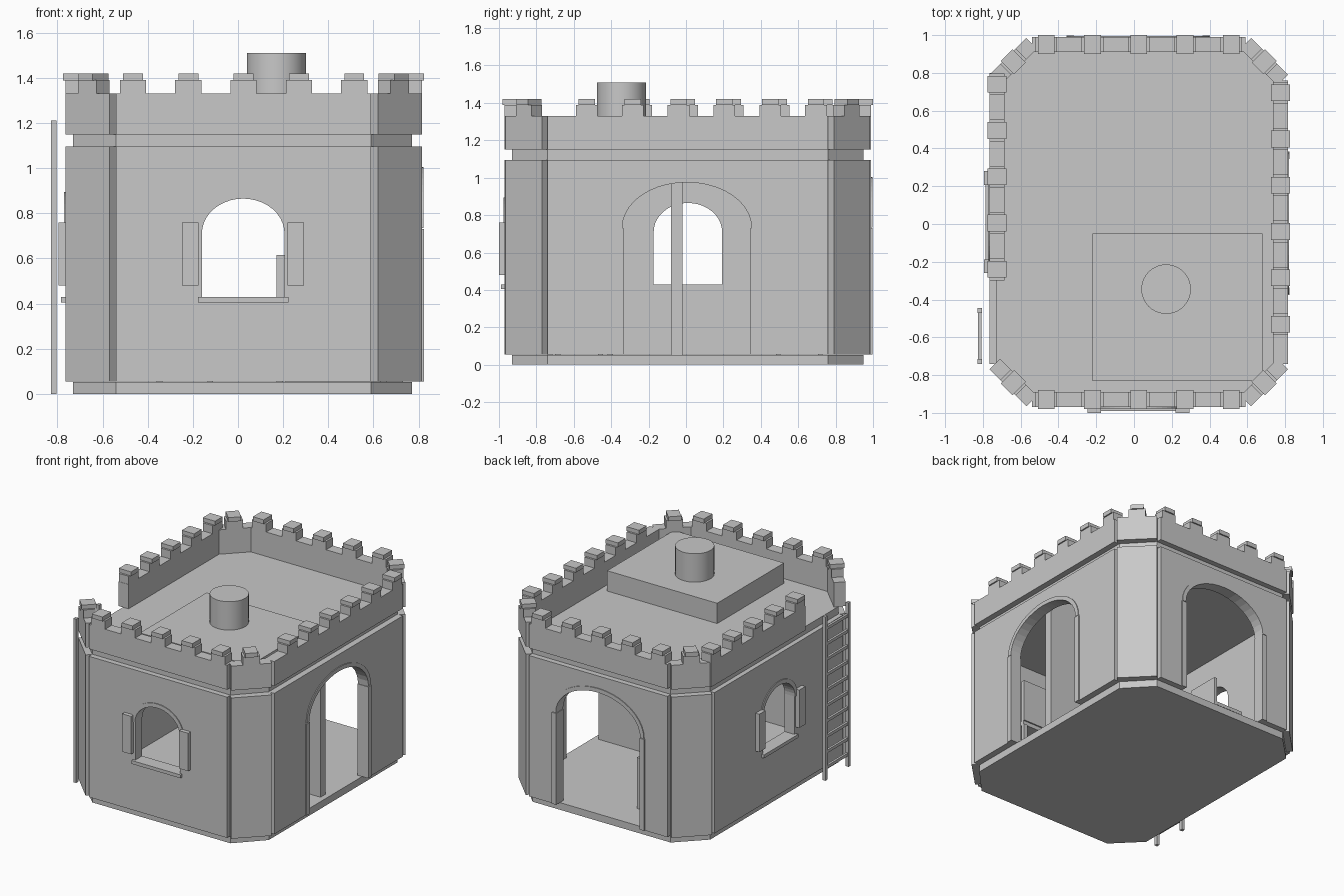
import bpy, bmesh, math
from mathutils import Matrix, Vector

if "Cube" in bpy.data.objects:
    bpy.data.objects.remove(bpy.data.objects["Cube"])

stone = bpy.data.materials.new("plain grey")
stone.diffuse_color = (0.58, 0.58, 0.58, 1)
stone.use_nodes = True
stone.node_tree.nodes["Principled BSDF"].inputs["Base Color"].default_value = stone.diffuse_color

T = 0.08                    # wall thickness
Z0, Z1, Z2 = 0.055, 1.095, 1.15
LOW, TOP, CAP = 1.33, 1.39, 1.42


def finish(name, bm, mat=None):
    if mat:
        bm.transform(mat)
    bmesh.ops.recalc_face_normals(bm, faces=bm.faces)
    me = bpy.data.meshes.new(name)
    bm.to_mesh(me)
    bm.free()
    me.materials.append(stone)
    ob = bpy.data.objects.new(name, me)
    bpy.context.collection.objects.link(ob)
    return ob


def box(name, x0, x1, y0, y1, z0, z1, mat=None):
    bm = bmesh.new()
    bmesh.ops.create_cube(bm, size=1)
    for v in bm.verts:
        v.co = ((x0 + x1) / 2 + v.co.x * (x1 - x0),
                (y0 + y1) / 2 + v.co.y * (y1 - y0),
                (z0 + z1) / 2 + v.co.z * (z1 - z0))
    return finish(name, bm, mat)


def frame(p0, p1):
    """Wall frame: local x along the wall, y up, z outward."""
    d = Vector((p1[0] - p0[0], p1[1] - p0[1], 0)).normalized()
    n = d.cross(Vector((0, 0, 1)))
    m = Matrix.Identity(4)
    for i in range(3):
        m[i][0], m[i][1], m[i][2] = d[i], (0, 0, 1)[i], n[i]
    m[0][3], m[1][3] = p0
    return m


def panel(name, mat, loops, d0=-T, d1=0.0):
    """Extrude 2D outlines (first outer, others holes) between two depths."""
    cu = bpy.data.curves.new(name, 'CURVE')
    cu.dimensions, cu.fill_mode = '2D', 'BOTH'
    cu.extrude = (d1 - d0) / 2
    for pts in loops:
        sp = cu.splines.new('POLY')
        sp.points.add(len(pts) - 1)
        for p, c in zip(sp.points, pts):
            p.co = (c[0], c[1], 0, 1)
        sp.use_cyclic_u, sp.use_smooth = True, False
    tmp = bpy.data.objects.new("temp", cu)
    bpy.context.collection.objects.link(tmp)
    dg = bpy.context.evaluated_depsgraph_get()
    me = bpy.data.meshes.new_from_object(tmp.evaluated_get(dg))
    bm = bmesh.new()
    bm.from_mesh(me)
    bpy.data.objects.remove(tmp)
    bpy.data.meshes.remove(me)
    bmesh.ops.remove_doubles(bm, verts=bm.verts, dist=1e-5)
    for f in bm.faces:
        f.smooth = False
    return finish(name, bm, mat @ Matrix.Translation((0, 0, (d0 + d1) / 2)))


def arch(c, w, spring, rise, n=20):
    return [(c - w * math.cos(math.pi * i / n), spring + rise * math.sin(math.pi * i / n))
            for i in range(n + 1)]


def trim(name, m, c, w, spring, rise):
    panel(name, m, [arch(c, w, spring, rise) + arch(c, w + 0.03, spring, rise + 0.03)[::-1]],
          -0.02, 0.006)


def door_wall(name, m, L, c):
    panel(name + "_wall", m, [[(0, Z0)] + [(c - 0.345, Z0)] + arch(c, 0.345, 0.735, 0.24)
          + [(c + 0.345, Z0), (L, Z0), (L, Z1), (0, Z1)]])
    trim(name + "_door_arch", m, c, 0.345, 0.735, 0.24)
    for s in (-1, 1):
        a = sorted((c + s * 0.34, c + s * 0.38))
        box(name + "_door_jamb", a[0], a[1], Z0, 0.73, -T, 0.008, m)


def window_wall(name, m, L, c):
    hole = [(c - 0.183, 0.43)] + arch(c, 0.183, 0.71, 0.155) + [(c + 0.183, 0.43)]
    panel(name + "_wall", m, [[(0, Z0), (L, Z0), (L, Z1), (0, Z1)], hole])
    trim(name + "_window_arch", m, c, 0.183, 0.71, 0.155)
    box(name + "_sill", c - 0.2, c + 0.2, 0.405, 0.43, -T, 0.02, m)
    for s in (-1, 1):
        a = sorted((c + s * 0.197, c + s * 0.27))
        box(name + "_shutter", a[0], a[1], 0.48, 0.76, 0, 0.03, m)


def parapet(name, m, L, centres):
    pts = [(0, Z2), (L, Z2)]
    top = [(0, LOW)]
    for c in sorted(centres):
        a, b = max(c - 0.058, 0), min(c + 0.058, L)
        top += [(a, LOW), (a, TOP), (b, TOP), (b, LOW)]
        box(name + "_merlon_cap", c - 0.044, c + 0.044, TOP - 0.002, CAP, -T - 0.01, 0.01, m)
    top.append((L, LOW))
    clean = [p for i, p in enumerate(top) if i == 0 or p != top[i - 1]]
    panel(name + "_parapet", m, [pts + clean[::-1]])


def octagon(name, z0, z1):
    xs, ys = (-0.73, -0.54, 0.59, 0.77), (-0.93, -0.74, 0.76, 0.95)
    pts = [(xs[1], ys[0]), (xs[2], ys[0]), (xs[3], ys[1]), (xs[3], ys[2]),
           (xs[2], ys[3]), (xs[1], ys[3]), (xs[0], ys[2]), (xs[0], ys[1])]
    bm = bmesh.new()
    f = bm.faces.new([bm.verts.new((x, y, z0)) for x, y in pts])
    r = bmesh.ops.extrude_face_region(bm, geom=[f])
    bmesh.ops.translate(bm, vec=(0, 0, z1 - z0),
                        verts=[v for v in r['geom'] if isinstance(v, bmesh.types.BMVert)])
    finish(name, bm)


# floor and roof slabs
octagon("floor_slab", 0, 0.053)
octagon("roof_slab", Z1, Z2)

# four main walls
front = frame((-0.54, -0.97), (0.59, -0.97))
right = frame((0.815, -0.74), (0.815, 0.76))
back = frame((0.59, 0.99), (-0.54, 0.99))
left = frame((-0.765, 0.76), (-0.765, -0.74))
window_wall("front", front, 1.13, 0.563)
door_wall("right", right, 1.5, 0.745)
door_wall("back", back, 1.13, 0.5675)
window_wall("left", left, 1.5, 0.75)

# battlements; the left one stops short to leave the ladder opening
step = 0.245
parapet("front", front, 1.13, [0.565 + step * k for k in range(-2, 3)])
parapet("back", back, 1.13, [0.565 + step * k for k in range(-2, 3)])
parapet("right", right, 1.5, [0.21 + step * k for k in range(6)])
parapet("left", frame((-0.765, 0.80), (-0.765, -0.30)), 1.1, [0.06 + step * k for k in range(5)])

# diagonal corner panels
corners = {"front_right": ((0.62, -0.965), (0.815, -0.77)),
           "back_right": ((0.815, 0.79), (0.62, 0.985)),
           "back_left": ((-0.57, 0.985), (-0.765, 0.79)),
           "front_left": ((-0.765, -0.77), (-0.57, -0.965))}
for name, (p, q) in corners.items():
    m, L = frame(p, q), math.dist(p, q)
    box(name + "_corner", 0, L, Z0, Z1, -T, 0, m)
    parapet(name + "_corner", m, L, [L / 2])

# roof block and chimney
box("roof_block", -0.22, 0.68, -0.83, -0.05, Z2, 1.30)
bm = bmesh.new()
bmesh.ops.create_cone(bm, cap_ends=True, segments=40, radius1=0.131, radius2=0.131, depth=0.21,
                      matrix=Matrix.Translation((0.17, -0.345, 1.405)))
chimney = finish("chimney", bm)
bpy.context.view_layer.objects.active = chimney
chimney.select_set(True)
bpy.ops.object.shade_smooth_by_angle()

# ladder
for y in (-0.74, -0.47):
    box("ladder_rail", -0.828, -0.805, y, y + 0.025, 0, 1.21)
for k in range(10):
    z = 0.08 + 0.114 * k
    box("ladder_rung", -0.825, -0.808, -0.72, -0.465, z, z + 0.022)

# inner partition
box("partition", 0.21, 0.73, -0.08, -0.02, 0.05, Z1)

# bench in the front room
box("bench_seat", 0.17, 0.66, -0.70, -0.40, 0.27, 0.30)
box("bench_back", 0.17, 0.66, -0.42, -0.39, 0.30, 0.615)
for x in (0.17, 0.63):
    for y in (-0.70, -0.42):
        box("bench_leg", x, x + 0.03, y, y + 0.03, 0.05, 0.27)

# small chair near the back door
box("chair_seat", -0.36, -0.11, 0.48, 0.73, 0.22, 0.245)
box("chair_back", -0.135, -0.11, 0.48, 0.73, 0.245, 0.43)
for x in (-0.36, -0.135):
    for y in (0.48, 0.705):
        box("chair_leg", x, x + 0.025, y, y + 0.025, 0.05, 0.22)
